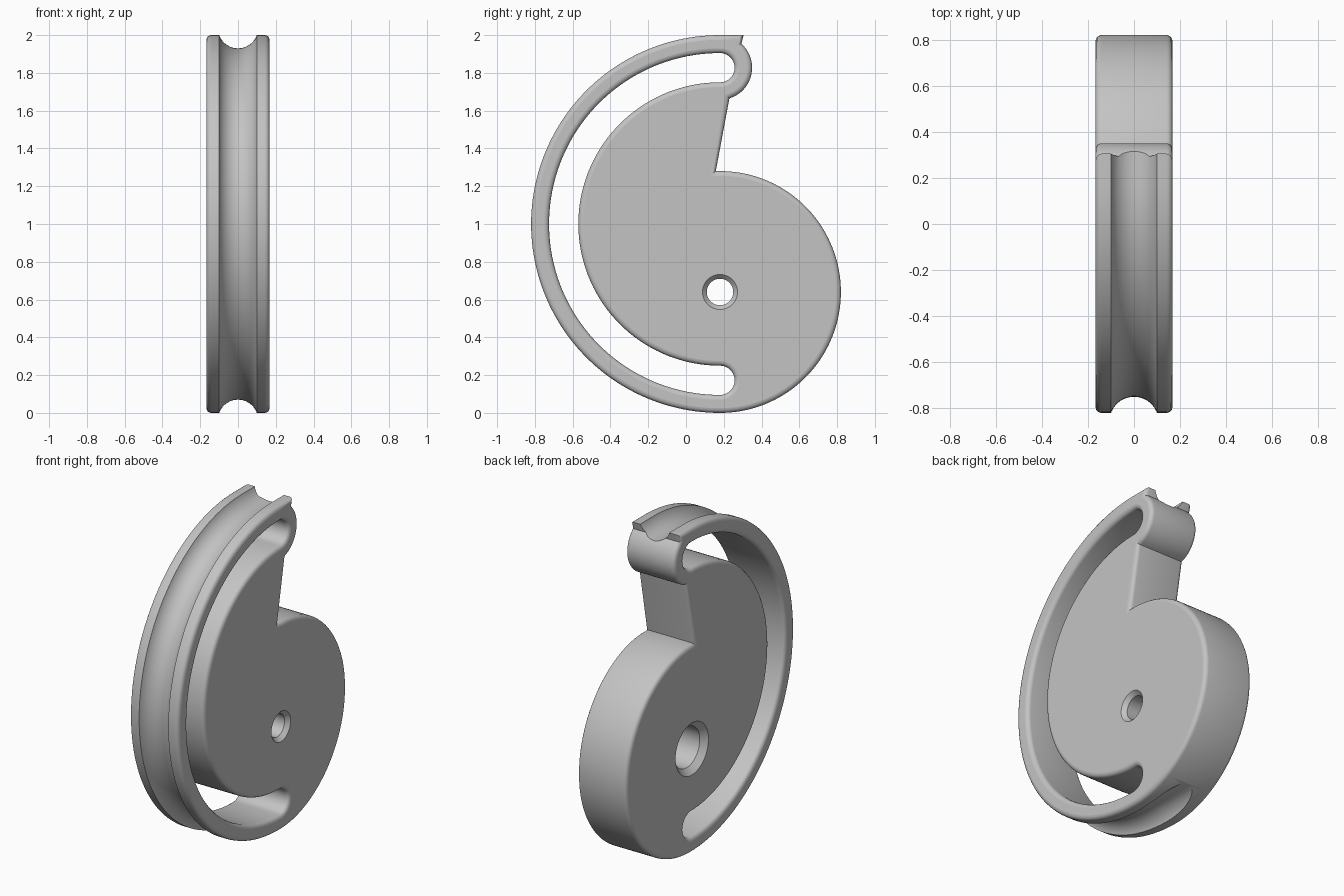
import bpy, bmesh
from math import sin, cos, pi, radians
from mathutils import Vector

cube = bpy.data.objects.get("Cube")
if cube:
    bpy.data.objects.remove(cube)

HALF = 0.167           # half thickness
FILLET = 0.025
AXIS_Y = 0.18          # shared line of all arc centres
RIM_Z, HUB_Z = 1.0, 0.64
SLOT_R, SLOT_HALF = 0.8275, 0.0775


def arc(z, r, start, end, n, last=True):
    """Points (y, z) of an arc centred on the axis line."""
    count = n + 1 if last else n
    angles = [radians(start + (end - start) * i / n) for i in range(count)]
    return [Vector((AXIS_Y + r * cos(a), z + r * sin(a))) for a in angles]


def inset(points, d):
    """Offset a counter-clockwise outline inwards by d with mitred corners."""
    out = []
    for i, p in enumerate(points):
        a = (p - points[i - 1]).normalized()
        b = (points[(i + 1) % len(points)] - p).normalized()
        na, nb = Vector((-a.y, a.x)), Vector((-b.y, b.x))
        out.append(p + (na + nb) * (d / (1 + na.dot(nb))))
    return out


def skin(bm, layers):
    """Join a list of rings of 3D points with quads."""
    rings = [[bm.verts.new(c) for c in layer] for layer in layers]
    for r, s in zip(rings, rings[1:]):
        for i in range(len(r)):
            bm.faces.new((r[i - 1], r[i], s[i], s[i - 1]))
    return rings


def at_x(x, points):
    return [(x, p.x, p.y) for p in points]


def rounded_wall(bm, points, sign):
    """Side wall with a fillet at both faces; sign -1 for openings."""
    steps = [radians(90 * i / 4) for i in range(5)]
    half = [(HALF - FILLET + FILLET * sin(t), sign * FILLET * (1 - cos(t))) for t in steps]
    layers = [(-x, d) for x, d in reversed(half)] + half
    skin(bm, [at_x(x, inset(points, d)) for x, d in layers])


def make_object(name, bm):
    bmesh.ops.recalc_face_normals(bm, faces=bm.faces[:])
    mesh = bpy.data.meshes.new(name)
    bm.to_mesh(mesh)
    bm.free()
    obj = bpy.data.objects.new(name, mesh)
    bpy.context.collection.objects.link(obj)
    return obj


# Outlines: large rim arc, hub arc, hooked end with a pointed tip
outline = (arc(RIM_Z, 1.0, 90, 270, 96, False)
           + arc(HUB_Z, HUB_Z, -90, 92, 80)
           + arc(RIM_Z + SLOT_R, 0.17, -73, 48, 20)
           + [Vector((0.305, 2.0))])
slot = (arc(RIM_Z, SLOT_R + SLOT_HALF, 90, 270, 96, False)
        + arc(RIM_Z - SLOT_R, SLOT_HALF, -90, 90, 20, False)
        + arc(RIM_Z, SLOT_R - SLOT_HALF, 270, 90, 96, False)
        + arc(RIM_Z + SLOT_R, SLOT_HALF, -90, 90, 20, False))

# Cam body with curved slot and stepped shaft hole
bm = bmesh.new()
rounded_wall(bm, outline, 1)
rounded_wall(bm, slot, -1)
hole = [(-HALF, 0.16), (-HALF + 0.035, 0.125), (0.05, 0.125),
        (0.05, 0.07), (HALF - 0.025, 0.07), (HALF, 0.093)]
skin(bm, [at_x(x, arc(HUB_Z, r, 0, 360, 48, False)) for x, r in hole])
for side in (-HALF, HALF):
    border = [e for e in bm.edges if e.is_boundary
              and all(abs(v.co.x - side) < 1e-5 for v in e.verts)]
    bmesh.ops.triangle_fill(bm, use_beauty=True, edges=border, normal=(side, 0, 0))
body = make_object("cam_body", bm)

# Round groove cutter: straight, half turn around the rim, straight run-out
GROOVE_R, PATH_R = 0.106, 1.036
path = [(p, (p - Vector((AXIS_Y, RIM_Z))).normalized())
        for p in arc(RIM_Z, PATH_R, 90, 270, 96)]
path.insert(0, (path[0][0] + Vector((0.4, 0)), path[0][1]))
path.append((path[-1][0] + Vector((0.6, 0)), path[-1][1]))
bm = bmesh.new()
rings = []
for p, n in path:
    ring = []
    for i in range(40):
        a = 2 * pi * (i + 0.5) / 40
        q = p + n * (GROOVE_R * sin(a))
        ring.append((GROOVE_R * cos(a), q.x, q.y))
    rings.append(ring)
made = skin(bm, rings)
bm.faces.new(made[0])
bm.faces.new(made[-1])
cutter = make_object("groove_cutter", bm)
cutter.hide_render = True

mod = body.modifiers.new("groove", 'BOOLEAN')
mod.operation = 'DIFFERENCE'
mod.solver = 'EXACT'
mod.object = cutter
for o in bpy.context.selected_objects:
    o.select_set(False)
bpy.context.view_layer.objects.active = body
body.select_set(True)
bpy.ops.object.modifier_apply(modifier=mod.name)
bpy.data.objects.remove(cutter)

# Smooth shading, with crisp borders around the flat side faces
bpy.ops.object.shade_smooth_by_angle(angle=radians(30))
mesh = body.data
for poly in mesh.polygons:
    if abs(poly.normal.x) > 0.999:
        for li in poly.loop_indices:
            mesh.edges[mesh.loops[li].edge_index].use_edge_sharp = True

# Plain grey material
grey = bpy.data.materials.new("plain_grey")
grey.use_nodes = True
colour = (0.55, 0.55, 0.55, 1)
grey.diffuse_color = colour
grey.node_tree.nodes["Principled BSDF"].inputs["Base Color"].default_value = colour
mesh.materials.clear()
mesh.materials.append(grey)
